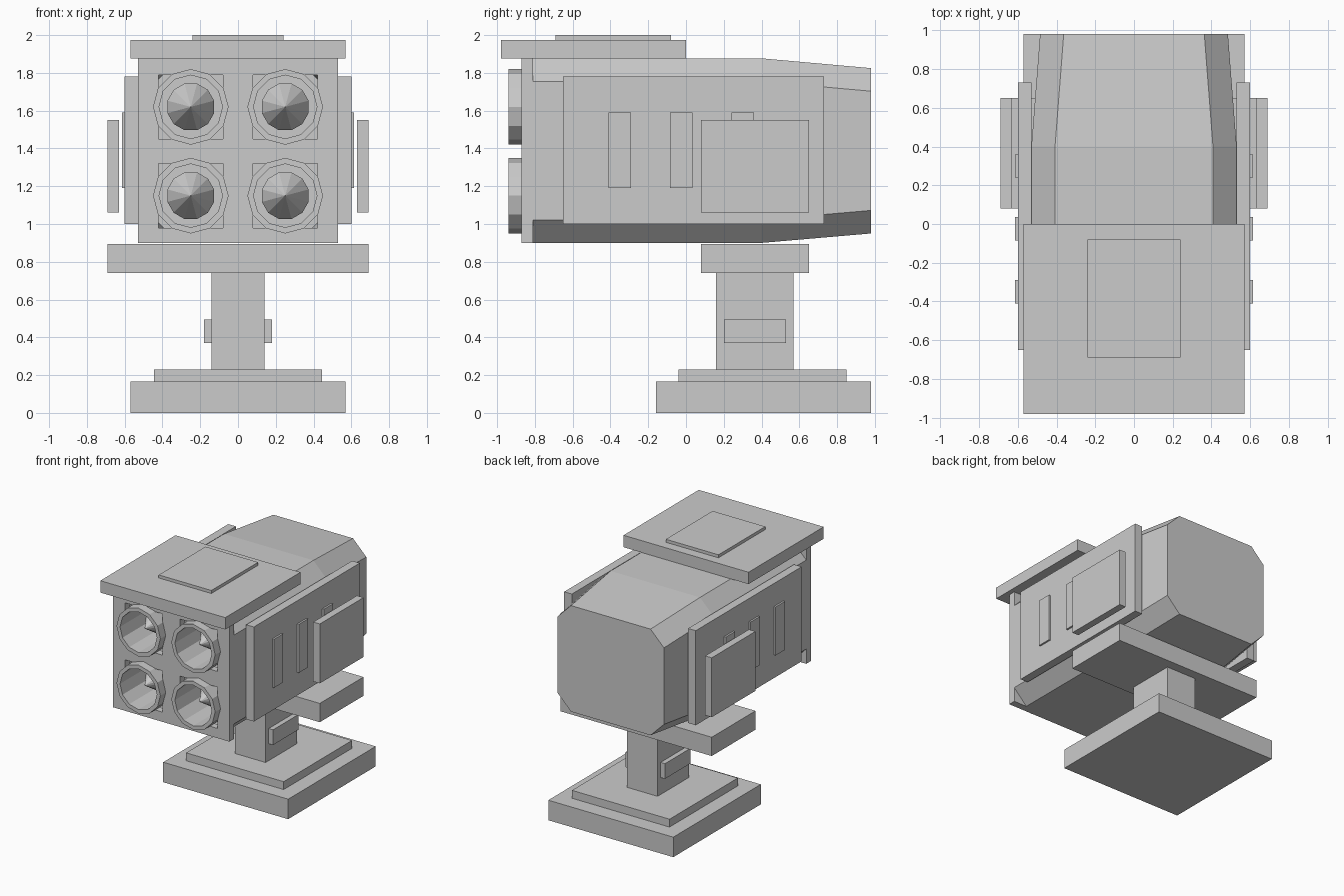
import bpy, bmesh, math

cube = bpy.data.objects.get("Cube")
if cube:
    bpy.data.objects.remove(cube, do_unlink=True)

GREY = (0.6, 0.6, 0.6, 1.0)
grey = bpy.data.materials.new("plain grey")
grey.use_nodes = True
grey.diffuse_color = GREY
grey.node_tree.nodes["Principled BSDF"].inputs["Base Color"].default_value = GREY


def finish(name, bm):
    bmesh.ops.recalc_face_normals(bm, faces=bm.faces[:])
    mesh = bpy.data.meshes.new(name)
    bm.to_mesh(mesh)
    bm.free()
    mesh.materials.append(grey)
    obj = bpy.data.objects.new(name, mesh)
    bpy.context.collection.objects.link(obj)
    return obj


def box(name, x, y, z):
    bm = bmesh.new()
    bmesh.ops.create_cube(bm, size=1)
    for v in bm.verts:
        for i, (lo, hi) in enumerate((x, y, z)):
            v.co[i] = lo if v.co[i] < 0 else hi
    return finish(name, bm)


def both_sides(name, x, y, z):
    box("left_" + name, x, y, z)
    box("right_" + name, (-x[1], -x[0]), y, z)


def lathe(name, profile, cx, cz, sides=12, turn=0.0):
    """Turn (radius, y) points about an axis running along y."""
    bm = bmesh.new()
    rings = []
    for r, y in profile:
        if r == 0:
            rings.append([bm.verts.new((cx, y, cz))] * sides)
            continue
        angles = [(k + turn) * math.tau / sides for k in range(sides)]
        rings.append([bm.verts.new((cx + r * math.cos(a), y, cz + r * math.sin(a)))
                      for a in angles])
    for a, b in zip(rings, rings[1:]):
        for k in range(sides):
            n = (k + 1) % sides
            corners = list(dict.fromkeys((a[k], a[n], b[n], b[k])))
            bm.faces.new(corners)
    return finish(name, bm)


# Stand
box("base_slab", (-0.57, 0.57), (-0.16, 0.98), (0, 0.165))
box("base_step", (-0.445, 0.445), (-0.04, 0.85), (0.165, 0.23))
box("post", (-0.14, 0.14), (0.16, 0.57), (0.23, 0.74))
both_sides("post_plate", (0.14, 0.18), (0.2, 0.53), (0.37, 0.495))
box("cradle_plate", (-0.69, 0.69), (0.08, 0.65), (0.74, 0.895))

# Hollow housing: chamfered section, tapering to a closed back
bm = bmesh.new()
CUT = 0.122
rings = []
for y, w, lo, hi in ((-0.81, 0.53, 0.9, 1.877), (0.4, 0.53, 0.9, 1.877),
                     (0.98, 0.485, 0.95, 1.825)):
    quarter = ((w, hi - CUT), (w - CUT, hi))
    lower = ((w - CUT, lo), (w, lo + CUT))
    outline = list(quarter) + [(-x, z) for x, z in reversed(quarter)]
    outline += [(-x, z) for x, z in reversed(lower)] + list(lower)
    rings.append([bm.verts.new((x, y, z)) for x, z in outline])
for a, b in zip(rings, rings[1:]):
    for k in range(len(a)):
        n = (k + 1) % len(a)
        bm.faces.new((a[k], a[n], b[n], b[k]))
bm.faces.new(rings[-1])
finish("housing", bm)

# Front frame with four square openings
bm = bmesh.new()
xs = (-0.53, -0.42, -0.08, 0.08, 0.42, 0.53)
zs = (0.9, 0.98, 1.32, 1.45, 1.79, 1.877)
grid = [[bm.verts.new((x, -0.87, z)) for x in xs] for z in zs]
for j in range(5):
    for i in range(5):
        if not (i % 2 and j % 2):
            bm.faces.new((grid[j][i], grid[j][i + 1], grid[j + 1][i + 1], grid[j + 1][i]))
front = bm.faces[:]
back = bmesh.ops.extrude_face_region(bm, geom=front, use_keep_orig=True)
for item in back["geom"]:
    if isinstance(item, bmesh.types.BMVert):
        item.co.y = -0.81
finish("front_frame", bm)

# Launch tubes with pointed rounds inside
for row, cz in (("upper", 1.62), ("lower", 1.15)):
    for side, cx in (("left", 0.25), ("right", -0.25)):
        lathe(f"{row}_{side}_tube",
              ((0, -0.5), (0.2, -0.5), (0.2, -0.94), (0.168, -0.94),
               (0.168, -0.53), (0, -0.53)), cx, cz)
        lathe(f"{row}_{side}_round",
              ((0, -0.86), (0.128, -0.66), (0.128, -0.52), (0, -0.52)),
              cx, cz, turn=0.5)

# Roof
box("roof_slab", (-0.57, 0.57), (-0.98, 0), (1.877, 1.975))
box("roof_hatch", (-0.24, 0.24), (-0.69, -0.08), (1.975, 2.0))

# Side armour
both_sides("side_panel", (0.53, 0.6), (-0.65, 0.73), (1.0, 1.78))
for number, y in enumerate((-0.35, -0.025, 0.3), 1):
    both_sides(f"side_rib_{number}", (0.6, 0.615), (y - 0.06, y + 0.06), (1.19, 1.59))
both_sides("outer_panel", (0.63, 0.69), (0.08, 0.65), (1.06, 1.55))
